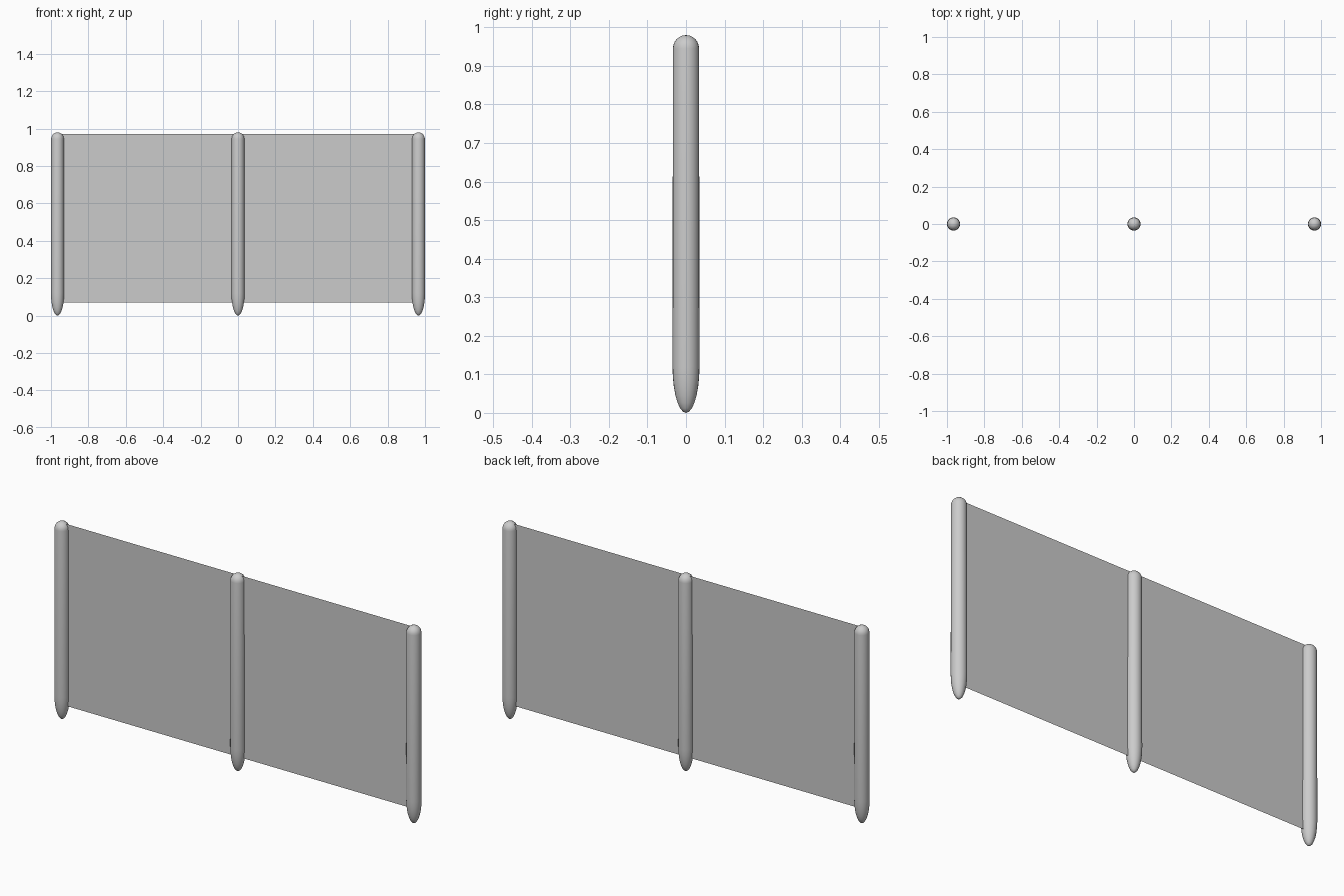
import bpy
import bmesh
import math

cube = bpy.data.objects.get("Cube")
if cube:
    bpy.data.objects.remove(cube, do_unlink=True)


def material(name, colour):
    mat = bpy.data.materials.new(name)
    mat.use_nodes = True
    mat.diffuse_color = colour
    mat.node_tree.nodes["Principled BSDF"].inputs["Base Color"].default_value = colour
    return mat


def finish(name, bm, mat):
    mesh = bpy.data.meshes.new(name)
    bm.to_mesh(mesh)
    bm.free()
    mesh.materials.append(mat)
    obj = bpy.data.objects.new(name, mesh)
    bpy.context.collection.objects.link(obj)
    return obj


GREY = material("light grey", (0.6, 0.6, 0.6, 1))
SPACING, RADIUS, SIDES = 0.965, 0.035, 24

# Post outline as (radius, height): tapered foot, straight shaft, domed top
FOOT, SHOULDER, TOP = 0.12, 0.945, 0.98
profile = [(0, 0)]
for i in range(1, 8):
    a = math.pi / 2 * i / 7
    profile.append((RADIUS * math.sin(a), FOOT * (1 - math.cos(a))))
for i in range(7):
    a = math.pi / 2 * i / 6
    profile.append((RADIUS * 0.97 * math.cos(a), SHOULDER + (TOP - SHOULDER) * math.sin(a)))


def post(name, x):
    bm = bmesh.new()
    verts = [bm.verts.new((r, 0, z)) for r, z in profile]
    edges = [bm.edges.new(pair) for pair in zip(verts, verts[1:])]
    bmesh.ops.spin(bm, geom=verts + edges, cent=(0, 0, 0), axis=(0, 0, 1),
                   angle=math.tau, steps=SIDES)
    bmesh.ops.remove_doubles(bm, verts=bm.verts, dist=0.0005)
    bmesh.ops.recalc_face_normals(bm, faces=bm.faces)
    for face in bm.faces:
        face.smooth = True
    finish(name, bm, GREY).location.x = x


# Thin sheet stretched between two neighbouring posts
def panel(name, x):
    bm = bmesh.new()
    x0, x1 = x - SPACING / 2, x + SPACING / 2
    bm.faces.new([bm.verts.new((px, 0, pz)) for px, pz in
                  ((x0, 0.07), (x1, 0.07), (x1, 0.972), (x0, 0.972))])
    finish(name, bm, GREY)


for label, side in (("right", -1), ("middle", 0), ("left", 1)):
    post(label + "_post", side * SPACING)
    if side:
        panel(label + "_panel", side * SPACING / 2)
